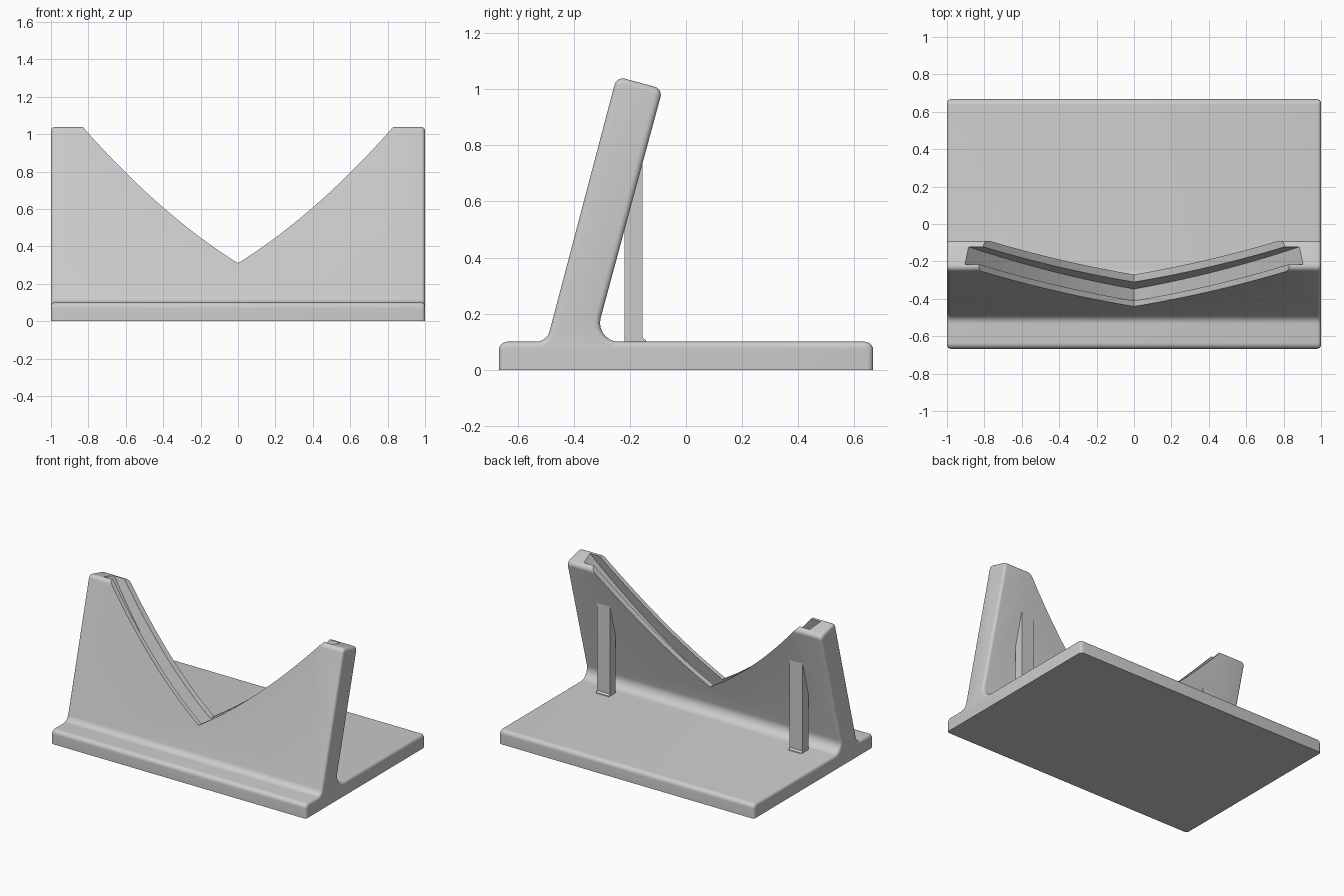
import bpy, bmesh, math
from mathutils import Vector

old = bpy.data.objects.get("Cube")
if old:
    bpy.data.objects.remove(old, do_unlink=True)

LEAN = math.tan(math.radians(15))

grey = bpy.data.materials.new("plain grey")
grey.use_nodes = True
colour = (0.6, 0.6, 0.6, 1)
grey.diffuse_color = colour
grey.node_tree.nodes["Principled BSDF"].inputs["Base Color"].default_value = colour


def rounded(corners, steps=7):
    """Replace each (y, z, radius) corner by a tangent arc."""
    out = []
    n = len(corners)
    for i, (y, z, r) in enumerate(corners):
        p = Vector((y, z))
        if r == 0:
            out.append(p)
            continue
        a = (Vector(corners[i - 1][:2]) - p).normalized()
        b = (Vector(corners[(i + 1) % n][:2]) - p).normalized()
        half = a.angle(b) / 2
        centre = p + (a + b).normalized() * (r / math.sin(half))
        t = r / math.tan(half)
        start, end = p + a * t - centre, p + b * t - centre
        sweep = start.angle(end)
        for k in range(steps + 1):
            f = k / steps
            out.append(centre + (start * math.sin((1 - f) * sweep)
                                 + end * math.sin(f * sweep)) / math.sin(sweep))
    return out


def prism(name, ring_a, ring_b, bevel=0):
    """Solid between two matching rings; bevel rounds the ring edges above the floor."""
    bm = bmesh.new()
    a = [bm.verts.new(p) for p in ring_a]
    b = [bm.verts.new(p) for p in ring_b]
    caps = [bm.faces.new(a), bm.faces.new(b[::-1])]
    for i in range(len(a)):
        j = (i + 1) % len(a)
        bm.faces.new((a[j], a[i], b[i], b[j]))
    bmesh.ops.recalc_face_normals(bm, faces=bm.faces)
    if bevel:
        edges = [e for f in caps for e in f.edges
                 if max(v.co.z for v in e.verts) > 0.001]
        bmesh.ops.bevel(bm, geom=edges, offset=bevel, segments=4,
                        profile=0.5, affect='EDGES', clamp_overlap=False)
    mesh = bpy.data.meshes.new(name)
    bm.to_mesh(mesh)
    bm.free()
    mesh.materials.append(grey)
    obj = bpy.data.objects.new(name, mesh)
    bpy.context.collection.objects.link(obj)
    return obj


def activate(obj):
    bpy.ops.object.select_all(action='DESELECT')
    obj.select_set(True)
    bpy.context.view_layer.objects.active = obj


def cut(target, cutter):
    cutter.hide_render = True
    mod = target.modifiers.new("cut", 'BOOLEAN')
    mod.operation = 'DIFFERENCE'
    mod.solver = 'EXACT'
    mod.object = cutter
    activate(target)
    bpy.ops.object.modifier_apply(modifier=mod.name)
    bpy.data.objects.remove(cutter, do_unlink=True)


def valley(tip, slope, bend, steps=24):
    """Outline of everything above a V with curved arms."""
    pts = []
    for i in range(-steps, steps + 1):
        x = 1.05 * i / steps
        pts.append((x, tip + slope * abs(x) + bend * x * x))
    return pts + [(1.05, 1.6), (-1.05, 1.6)]


# Base plate and leaning back rest as one filleted side profile
profile = rounded([
    (-0.667, 0, 0), (-0.667, 0.1, 0.03),
    (-0.496, 0.1, 0.05), (-0.247, 1.045, 0.03),
    (-0.083, 1.001, 0.03), (-0.327, 0.1, 0.067),
    (0.667, 0.1, 0.03), (0.667, 0, 0)])
stand = prism("stand_body", [(-1, p.x, p.y) for p in profile],
              [(1, p.x, p.y) for p in profile], bevel=0.02)

# Curved V opening, cut straight through
opening = valley(0.31, 0.62, 0.31)
cut(stand, prism("opening_cutter", [(x, -0.9, z) for x, z in opening],
                 [(x, 0.5, z) for x, z in opening]))

# Leaning slot running along the V
slot = valley(0.17, 0.66, 0.33)
cut(stand, prism("slot_cutter",
                 [(x, -0.41 + (z - 0.31) * LEAN, z) for x, z in slot],
                 [(x, -0.31 + (z - 0.31) * LEAN, z) for x, z in slot]))

# Support posts behind the back rest, with a small flared foot
post = [(-0.22, 0.09), (-0.14, 0.09), (-0.143, 0.105), (-0.155, 0.115),
        (-0.155, 0.77), (-0.22, 0.65)]
parts = [stand]
for side, name in ((1, "left_post"), (-1, "right_post")):
    parts.append(prism(name, [(side * 0.705, y, z) for y, z in post],
                       [(side * 0.805, y, z) for y, z in post]))

for obj in parts:
    activate(obj)
    bpy.ops.object.shade_smooth_by_angle(angle=math.radians(30))
